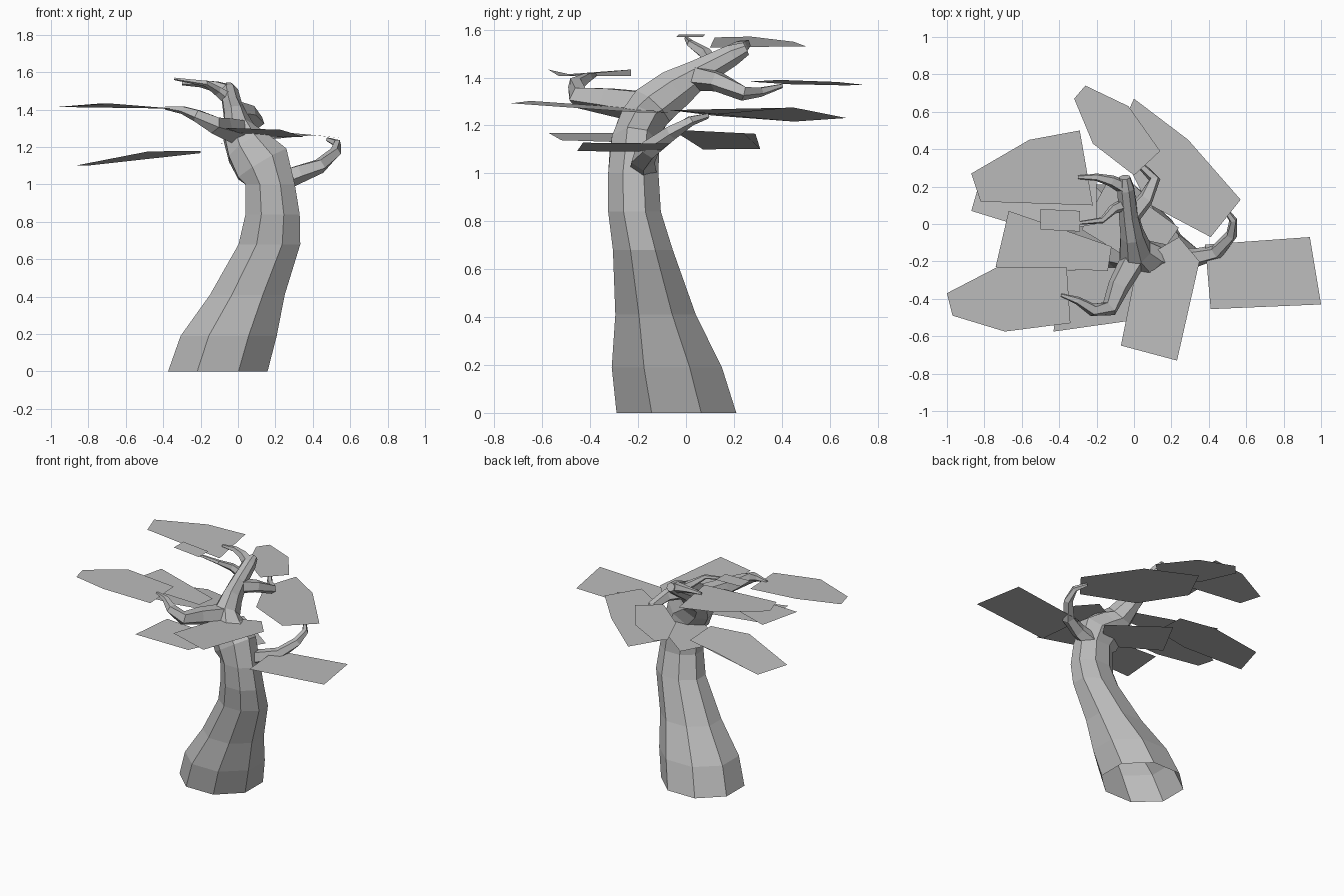
import bpy, bmesh, math
from mathutils import Vector

default_cube = bpy.data.objects.get("Cube")
if default_cube:
    bpy.data.objects.remove(default_cube, do_unlink=True)

# One plain grey for bark and foliage
grey = bpy.data.materials.new("plain_grey")
grey.use_nodes = True
grey_color = (0.5, 0.5, 0.5, 1)
grey.diffuse_color = grey_color
grey.node_tree.nodes["Principled BSDF"].inputs["Base Color"].default_value = grey_color


def finish(name, bm, recalc=True):
    """Turn a bmesh into a flat shaded grey object."""
    if recalc:
        bmesh.ops.recalc_face_normals(bm, faces=bm.faces)
    mesh = bpy.data.meshes.new(name)
    bm.to_mesh(mesh)
    bm.free()
    mesh.materials.append(grey)
    obj = bpy.data.objects.new(name, mesh)
    bpy.context.collection.objects.link(obj)
    return obj


def tube(name, stations, sides, side_axis, upright_below=0):
    """Skin polygon rings along a path, open at its start; a station is (x, y, z, rx, ry)."""
    bm = bmesh.new()
    centres = [Vector(s[:3]) for s in stations]
    grow = 1 / math.cos(math.pi / sides)
    rings = []
    for i, (centre, station) in enumerate(zip(centres, stations)):
        before = centres[max(i - 1, 0)]
        after = centres[min(i + 1, len(centres) - 1)]
        along = (after - before).normalized()
        if centre.z < upright_below:
            along = Vector((0, 0, 1))
        u = (side_axis - along * side_axis.dot(along)).normalized()
        v = along.cross(u)
        rx, ry = station[3], station[-1]
        ring = []
        for k in range(sides):
            a = math.tau * (k + 0.5) / sides
            offset = u * (rx * math.cos(a)) + v * (ry * math.sin(a))
            ring.append(bm.verts.new(centre + offset * grow))
        rings.append(ring)
    for low, high in zip(rings, rings[1:]):
        for k in range(sides):
            n = (k + 1) % sides
            bm.faces.new((low[k], low[n], high[n], high[k]))
    bm.faces.new(rings[-1])
    return finish(name, bm)


def branch(name, path, thick, thin):
    """A five sided branch tapering from thick to thin."""
    last = len(path) - 1
    stations = []
    for i, point in enumerate(path):
        radius = thick + (thin - thick) * i / last
        stations.append((*point, radius))
    return tube(name, stations, 5, Vector((0, 0, 1)))


def leaf(name, outline, height, slope_x=0, slope_y=0, fold_x=0, fold=0):
    """A thin foliage sheet lying on a tilted, optionally folded plane."""
    bm = bmesh.new()
    verts = []
    for x, y in outline:
        z = height + slope_x * x + slope_y * y - fold * abs(x - fold_x)
        verts.append(bm.verts.new((x, y, z)))
    face = bm.faces.new(verts)
    face.normal_update()
    if face.normal.z < 0:
        face.normal_flip()
    return finish(name, bm, recalc=False)


# Leaning trunk, flared at the open foot and bending back at the crown
tube("trunk", [
    (-.108, -.04, 0, .266, .25),
    (-.05, -.08, .19, .257, .23),
    (.05, -.127, .41, .2, .168),
    (.168, -.18, .68, .165, .125),
    (.185, -.215, .84, .145, .11),
    (.172, -.22, 1, .132, .105),
    (.13, -.215, 1.11, .15, .1),
    (.05, -.19, 1.2, .12, .095),
    (.005, -.145, 1.275, .085, .095),
    (-.012, -.05, 1.35, .06, .085),
    (-.03, .05, 1.415, .05, .06),
    (-.045, .19, 1.492, .045, .045),
    (-.05, .25, 1.52, .028, .028),
], 8, Vector((1, 0, 0)), upright_below=1.05)

# Branches
branch("left_branch", [
    (.2, -.18, 1.01), (.33, -.18, 1.06), (.44, -.15, 1.1),
    (.52, -.06, 1.17), (.53, .02, 1.22), (.48, .09, 1.24)], .05, .01)
branch("front_right_branch", [
    (.01, -.17, 1.28), (-.08, -.33, 1.305), (-.13, -.45, 1.32),
    (-.22, -.46, 1.37), (-.3, -.41, 1.4), (-.39, -.38, 1.41)], .06, .008)
branch("crown_branch", [
    (-.04, .19, 1.495), (-.12, .23, 1.525), (-.2, .25, 1.54),
    (-.3, .25, 1.54)], .035, .008)
branch("right_twig", [
    (-.04, .11, 1.45), (-.11, .08, 1.5), (-.17, .02, 1.54),
    (-.34, 0, 1.565)], .03, .006)
branch("back_branch", [
    (-.02, .04, 1.4), (.06, .13, 1.385), (.11, .24, 1.335),
    (.04, .31, 1.34), (-.02, .4, 1.365)], .045, .008)

# Foliage sheets
leaf("crown_leaf", [(-.87, .27), (-.56, .45), (-.29, .5), (-.22, .1), (-.82, .12)],
     1.51, slope_x=-.07)
leaf("small_crown_leaf", [(-.5, .08), (-.29, .07), (-.29, -.04), (-.5, -.03)],
     1.555, slope_x=-.05)
leaf("low_right_leaf", [(-.87, .07), (-.48, -.05), (-.2, 0), (-.2, .24), (-.45, .29), (-.8, .31)],
     1.22, slope_x=.09, slope_y=-.05, fold_x=-.45, fold=.09)
leaf("front_right_leaf", [(-1, -.37), (-.97, -.49), (-.69, -.575), (-.34, -.53), (-.36, -.23), (-.73, -.23)],
     1.435, fold_x=-.71, fold=.08)
leaf("middle_right_leaf", [(-.74, -.23), (-.67, .07), (-.12, -.12), (-.14, -.25)], 1.34)
leaf("low_front_leaf", [(-.43, -.575), (-.04, -.52), (.08, -.22), (-.4, -.25)],
     1.135, slope_x=-.08)
leaf("front_leaf", [(-.07, -.65), (.23, -.73), (.35, -.2), (.24, -.07), (.02, -.2)],
     1.26, slope_x=-.05, slope_y=-.06)
leaf("left_leaf", [(.38, -.11), (.94, -.07), (1, -.43), (.41, -.455)],
     1.068, slope_x=.06)
leaf("back_left_leaf", [(0, .67), (.29, .45), (.57, .13), (.41, -.07), (.07, .11), (-.1, .45)],
     1.27, slope_x=.02, fold_x=.3, fold=.13)
leaf("back_leaf", [(-.32, .67), (-.26, .74), (-.03, .63), (.14, .39), (0, .26), (-.22, .43)],
     1.383, slope_x=.05)
leaf("low_back_leaf", [(-.13, .25), (-.28, -.03), (.08, -.25), (.24, -.02)], 1.07)
